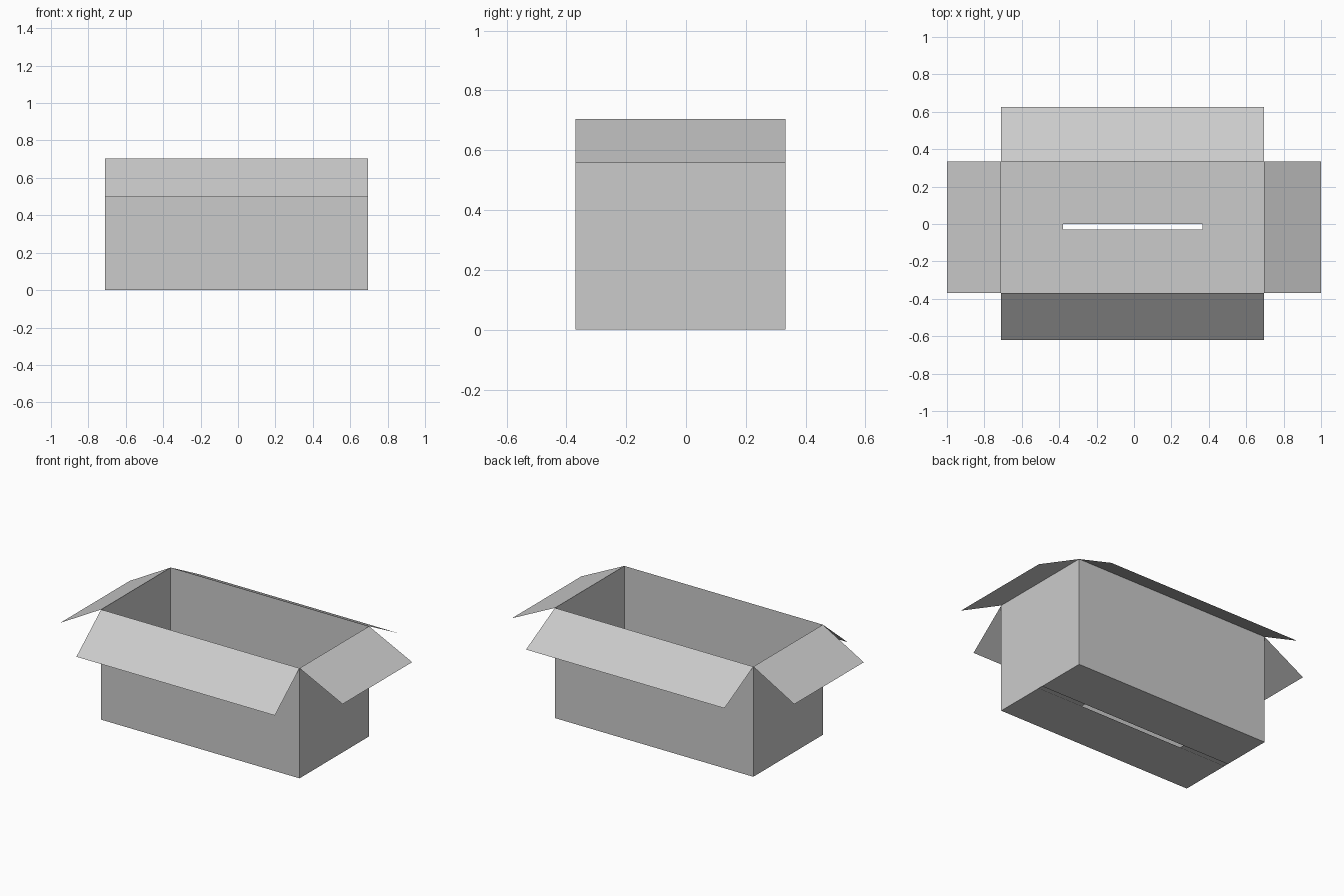
import bpy, bmesh
from mathutils import Vector

cube = bpy.data.objects.get("Cube")
if cube:
    bpy.data.objects.remove(cube, do_unlink=True)

card = bpy.data.materials.new("light_grey_card")
card.use_nodes = True
card.diffuse_color = (0.6, 0.6, 0.6, 1)
card.node_tree.nodes["Principled BSDF"].inputs["Base Color"].default_value = card.diffuse_color

# Box footprint and height
X0, X1, Y0, Y1, H = -0.71, 0.695, -0.37, 0.333, 0.705


def sheet(name, a, b, fold):
    """Flat card panel: hinge edge a-b swept along the fold vector."""
    a, b, fold = Vector(a), Vector(b), Vector(fold)
    mesh = bpy.data.meshes.new(name)
    bm = bmesh.new()
    bm.faces.new([bm.verts.new(p) for p in (a, b, b + fold, a + fold)])
    bm.to_mesh(mesh)
    bm.free()
    mesh.materials.append(card)
    obj = bpy.data.objects.new(name, mesh)
    bpy.context.collection.objects.link(obj)
    return obj


# Each side: bottom corners in order, top flap fold, bottom flap fold, bottom flap height
sides = {
    "front": ((X0, Y0), (X1, Y0), (0, -0.25, -0.207), (0, 0.34, 0), 0),
    "right": ((X1, Y0), (X1, Y1), (0.305, 0, -0.148), (-0.33, 0, 0), 0.005),
    "back": ((X1, Y1), (X0, Y1), (0, 0.292, -0.155), (0, -0.333, 0), 0),
    "left": ((X0, Y1), (X0, Y0), (-0.29, 0, -0.163), (0.33, 0, 0), 0.005),
}
# The plus-x side is the model's own left
label = {"front": "front", "back": "back", "right": "left", "left": "right"}

for key, (p, q, top_fold, bottom_fold, lift) in sides.items():
    name = label[key]
    # Upright wall
    sheet(name + "_wall", (*p, 0), (*q, 0), (0, 0, H))
    # Open top flap, hanging outwards
    sheet(name + "_top_flap", (*p, H), (*q, H), top_fold)
    # Closed bottom flap, with the end flaps lying inside the long ones
    sheet(name + "_bottom_flap", (*q, lift), (*p, lift), bottom_fold)
